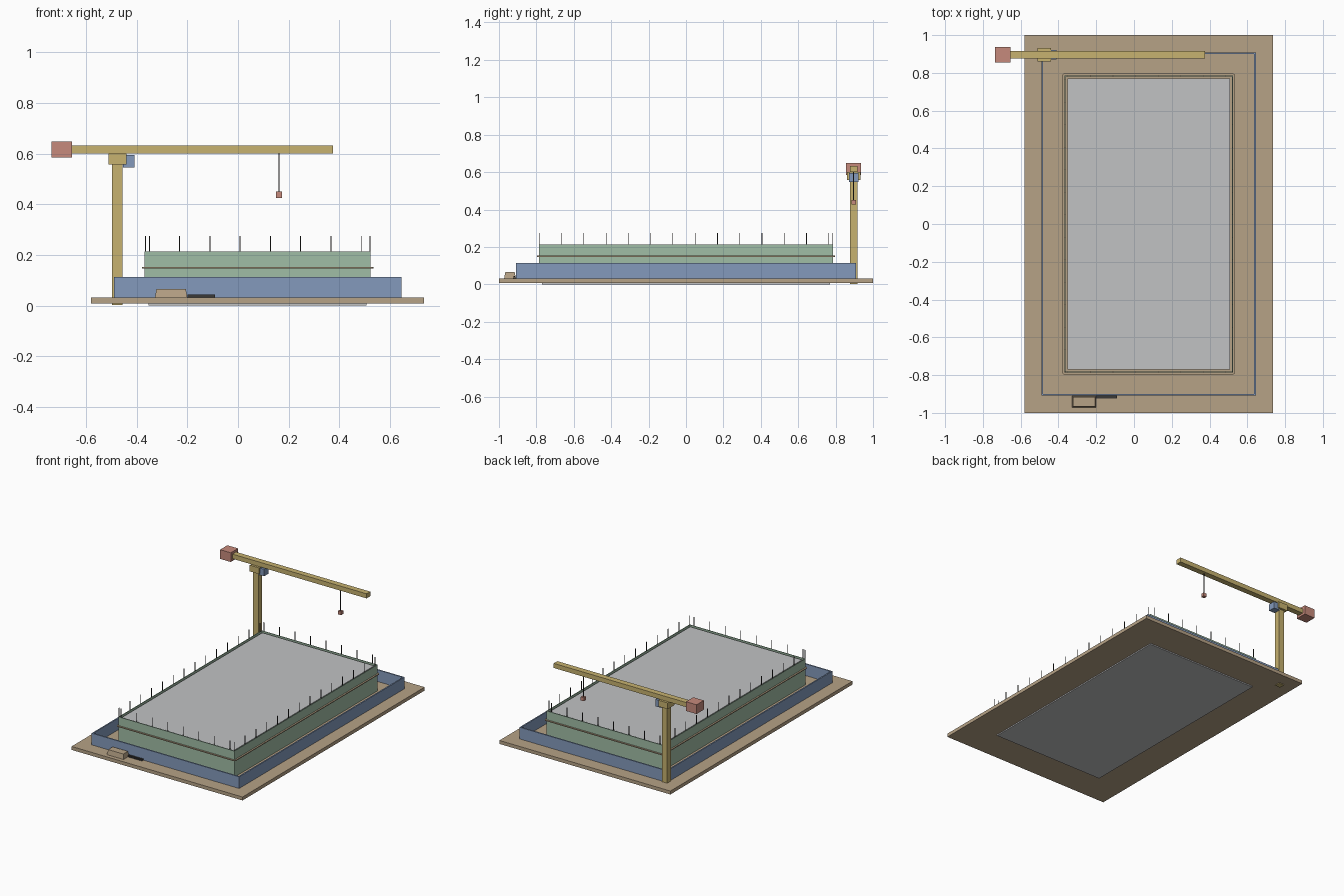
import bpy, bmesh, math
from mathutils import Vector

cube = bpy.data.objects.get("Cube")
if cube:
    bpy.data.objects.remove(cube, do_unlink=True)


def material(name, rgb):
    lin = [((c / 255 + 0.055) / 1.055) ** 2.4 for c in rgb] + [1]
    m = bpy.data.materials.new(name)
    m.use_nodes = True
    m.diffuse_color = lin
    m.node_tree.nodes["Principled BSDF"].inputs["Base Color"].default_value = lin
    return m


EARTH = material("earth_tan", (182, 162, 134))
CONCRETE = material("concrete_grey", (193, 194, 196))
FENCE = material("fence_blue", (132, 154, 188))
FORM = material("formwork_green", (160, 189, 166))
CRANE = material("crane_yellow", (199, 178, 112))
WEIGHT = material("weight_red", (198, 138, 124))
STEEL = material("dark_steel", (58, 56, 54))

CX = 0.0775   # middle of the building site
CRANE_Y = 0.896
GROUND = 0.032


def finish(name, bm, mat):
    bmesh.ops.recalc_face_normals(bm, faces=bm.faces)
    me = bpy.data.meshes.new(name)
    bm.to_mesh(me)
    bm.free()
    me.materials.append(mat)
    ob = bpy.data.objects.new(name, me)
    bpy.context.collection.objects.link(ob)
    return ob


def add_box(bm, x, y, z, taper=0.0):
    """Box between (min, max) pairs; taper pulls in the top edges."""
    v = bmesh.ops.create_cube(bm, size=1)["verts"]
    for p in v:
        t = taper if p.co.z > 0 else 0
        sx, sy = (1 if p.co.x > 0 else -1), (1 if p.co.y > 0 else -1)
        p.co = Vector((x[sx > 0] - sx * t, y[sy > 0] - sy * t, z[p.co.z > 0]))


def box(name, x, y, z, mat, taper=0.0):
    bm = bmesh.new()
    add_box(bm, x, y, z, taper)
    return finish(name, bm, mat)


def outline(hx, hy, radius, steps=5):
    """Rectangle outline with rounded corners, around the site middle."""
    pts = []
    for i, (sx, sy) in enumerate(((1, 1), (-1, 1), (-1, -1), (1, -1))):
        for k in range(steps):
            a = math.pi / 2 * (i + k / (steps - 1))
            pts.append((CX + sx * (hx - radius) + radius * math.cos(a),
                        sy * (hy - radius) + radius * math.sin(a)))
    return pts


def ring(name, hx, hy, thick, z, mat, radius=0.0):
    """Upright rectangular frame, open in the middle."""
    bm = bmesh.new()
    steps = 5 if radius else 1
    if radius:
        outer, inner = outline(hx, hy, radius), outline(hx - thick, hy - thick, radius / 4)
    else:
        corners = ((1, 1), (-1, 1), (-1, -1), (1, -1))
        outer = [(CX + a * hx, b * hy) for a, b in corners]
        inner = [(CX + a * (hx - thick), b * (hy - thick)) for a, b in corners]
    loops = [[bm.verts.new((px, py, h)) for px, py in pts]
             for pts, h in ((outer, z[0]), (outer, z[1]), (inner, z[1]), (inner, z[0]))]
    n = 4 * steps
    for a in range(4):
        for i in range(n):
            p, q = loops[a], loops[(a + 1) % 4]
            bm.faces.new((p[i], p[(i + 1) % n], q[(i + 1) % n], q[i]))
    return finish(name, bm, mat)


# Ground, building core and surrounding frames
box("ground_slab", (CX - 0.6575, CX + 0.6575), (-1, 1), (0.008, GROUND), EARTH)
box("concrete_core", (CX - 0.43, CX + 0.43), (-0.771, 0.771), (0, 0.207), CONCRETE)
ring("formwork_panels", 0.446, 0.787, 0.005, (GROUND, 0.213), FORM)
ring("formwork_belt", 0.457, 0.797, 0.0115, (0.147, 0.153), EARTH, radius=0.013)
ring("site_fence", 0.5675, 0.908, 0.009, (GROUND, 0.113), FENCE)

# Reinforcing bars standing inside the formwork
bars = bmesh.new()
R = 0.0018


def bar(x, y):
    add_box(bars, (x - R, x + R), (y - R, y + R), (GROUND, 0.275))


for side in (-1, 1):
    for i in range(8):
        bar(CX - 0.4275 + i * 0.1195, side * 0.784)
    for i in range(14):
        bar(CX + side * 0.443, -0.784 + i * 0.119)
finish("reinforcing_bars", bars, STEEL)

# Heap and bar stack in front of the fence
box("soil_heap", (-0.328, -0.2), (-0.972, -0.91), (GROUND, 0.066), EARTH, taper=0.006)
stack = bmesh.new()
for row in range(2):
    for i in range(3 - row):
        y = -0.925 + 0.006 * i + 0.003 * row
        z = GROUND + 0.006 * row
        add_box(stack, (-0.2, -0.09), (y, y + 0.005), (z, z + 0.0055))
finish("bar_stack", stack, STEEL)


# Tower crane
def crane_part(name, x, half, z, mat):
    return box(name, x, (CRANE_Y - half, CRANE_Y + half), z, mat)


crane_part("crane_mast", (-0.497, -0.456), 0.02, (0.003, 0.56), CRANE)
crane_part("crane_turntable", (-0.512, -0.44), 0.036, (0.557, 0.6), CRANE)
crane_part("crane_jib", (-0.66, 0.376), 0.02, (0.6, 0.632), CRANE)
crane_part("crane_counterweight", (-0.737, -0.655), 0.04, (0.585, 0.649), WEIGHT)
crane_part("crane_cab", (-0.455, -0.409), 0.025, (0.546, 0.594), FENCE)
crane_part("hoist_cable", (0.16, 0.164), 0.002, (0.448, 0.602), STEEL)
crane_part("hook_block", (0.15, 0.174), 0.012, (0.426, 0.45), WEIGHT)
